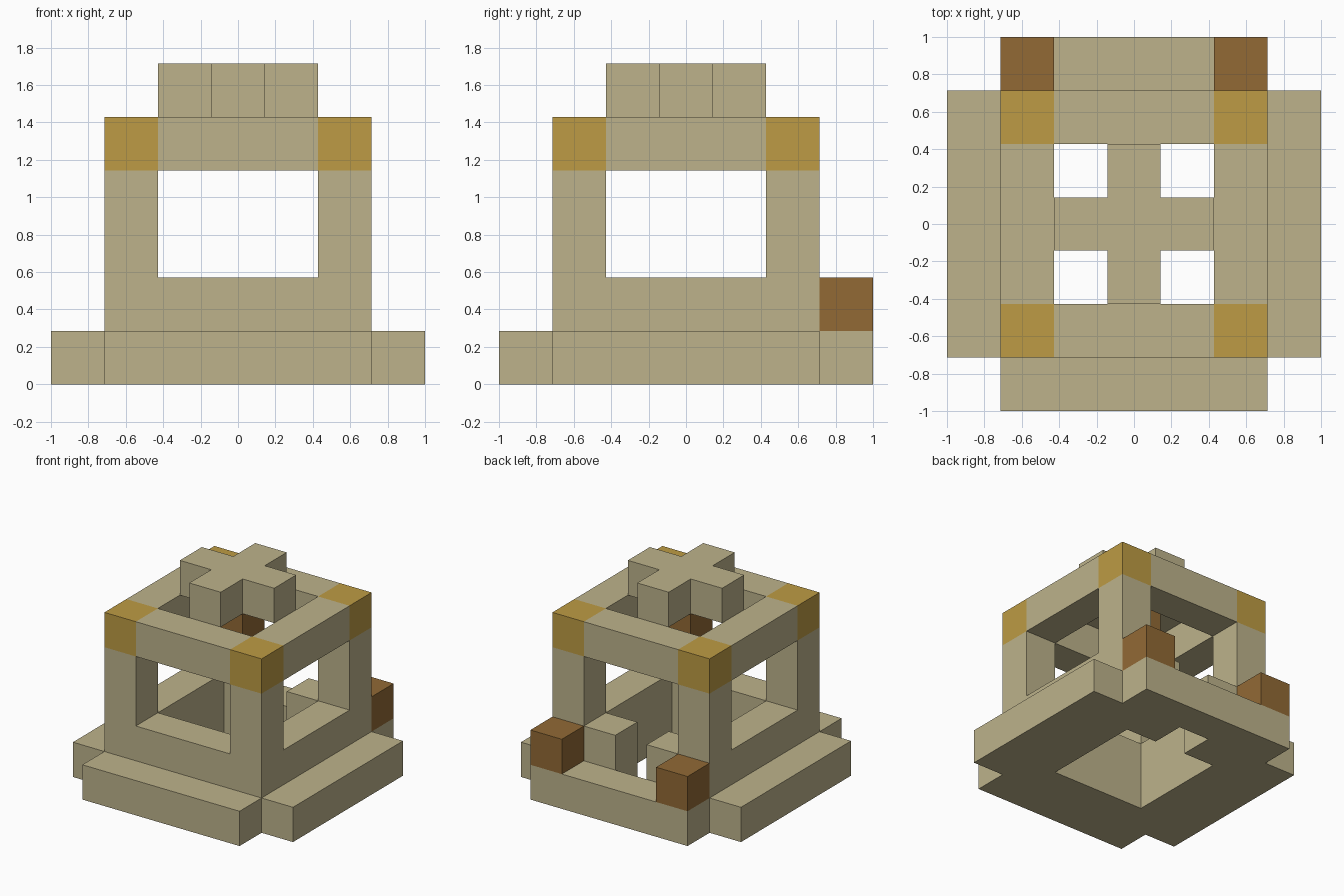
import bpy
import bmesh
from mathutils import Vector

UNIT = 2 / 7                      # edge length of one building block
ORIGIN = Vector((-1, -1, 0))

if "Cube" in bpy.data.objects:
    bpy.data.objects.remove(bpy.data.objects["Cube"], do_unlink=True)


def make_material(name, rgb):
    mat = bpy.data.materials.new(name)
    mat.use_nodes = True
    mat.diffuse_color = (*rgb, 1)
    bsdf = next(n for n in mat.node_tree.nodes if n.type == "BSDF_PRINCIPLED")
    bsdf.inputs["Base Color"].default_value = (*rgb, 1)
    return mat


STONE = make_material("sandstone", (0.51, 0.45, 0.26))
GOLD = make_material("gold", (0.51, 0.33, 0.058))
BROWN = make_material("brown", (0.287, 0.144, 0.036))


def box(xs, ys, zs):
    """Blocks filling half-open index ranges."""
    return {(x, y, z) for x in range(*xs) for y in range(*ys) for z in range(*zs)}


def ring(z):
    """Square course of blocks around the open middle."""
    return box((1, 6), (1, 6), (z, z + 1)) - box((2, 5), (2, 5), (z, z + 1))


def corners(z0, z1):
    return {(x, y, z) for x in (1, 5) for y in (1, 5) for z in range(z0, z1)}


doorway = box((3, 4), (5, 6), (0, 2))

parts = {
    # Ground course with a step along each side
    "base": (ring(0) - doorway, STONE),
    "front_step": (box((1, 6), (0, 1), (0, 1)), STONE),
    "back_step": (box((1, 6), (6, 7), (0, 1)), STONE),
    "right_step": (box((0, 1), (1, 6), (0, 1)), STONE),
    "left_step": (box((6, 7), (1, 6), (0, 1)), STONE),
    # Low wall, open at the back for the doorway
    "low_wall": (ring(1) - doorway, STONE),
    # Posts carrying the roof frame
    "corner_posts": (corners(2, 4), STONE),
    "roof_beams": (ring(4) - corners(4, 5), STONE),
    "corner_caps": (corners(4, 5), GOLD),
    # Cross on top with the block hanging below it
    "roof_cross": (box((2, 5), (3, 4), (5, 6)) | box((3, 4), (2, 5), (5, 6)), STONE),
    "hanging_lamp": ({(3, 3, 4)}, BROWN),
    # Blocks on either side of the entrance
    "entrance_blocks": ({(1, 6, 1), (5, 6, 1)}, BROWN),
}
solid = set().union(*(cells for cells, _ in parts.values()))


def build_part(name, cells, mat):
    """Mesh the blocks, leaving out faces hidden against a neighbour."""
    bm = bmesh.new()
    for cell in sorted(cells):
        centre = Vector(cell) + Vector((0.5, 0.5, 0.5))
        for axis in range(3):
            for sign in (-1, 1):
                normal = Vector((0, 0, 0))
                normal[axis] = sign
                if tuple(int(c + n) for c, n in zip(cell, normal)) in solid:
                    continue
                u = Vector((0, 0, 0))
                u[(axis + 1) % 3] = 0.5
                v = normal.cross(u)
                mid = centre + normal / 2
                loop = (mid - u - v, mid + u - v, mid + u + v, mid - u + v)
                bm.faces.new([bm.verts.new(ORIGIN + p * UNIT) for p in loop])
    bmesh.ops.remove_doubles(bm, verts=bm.verts, dist=UNIT / 100)
    mesh = bpy.data.meshes.new(name)
    bm.to_mesh(mesh)
    bm.free()
    mesh.materials.append(mat)
    bpy.context.collection.objects.link(bpy.data.objects.new(name, mesh))


for part_name, (part_cells, part_mat) in parts.items():
    build_part(part_name, part_cells, part_mat)
